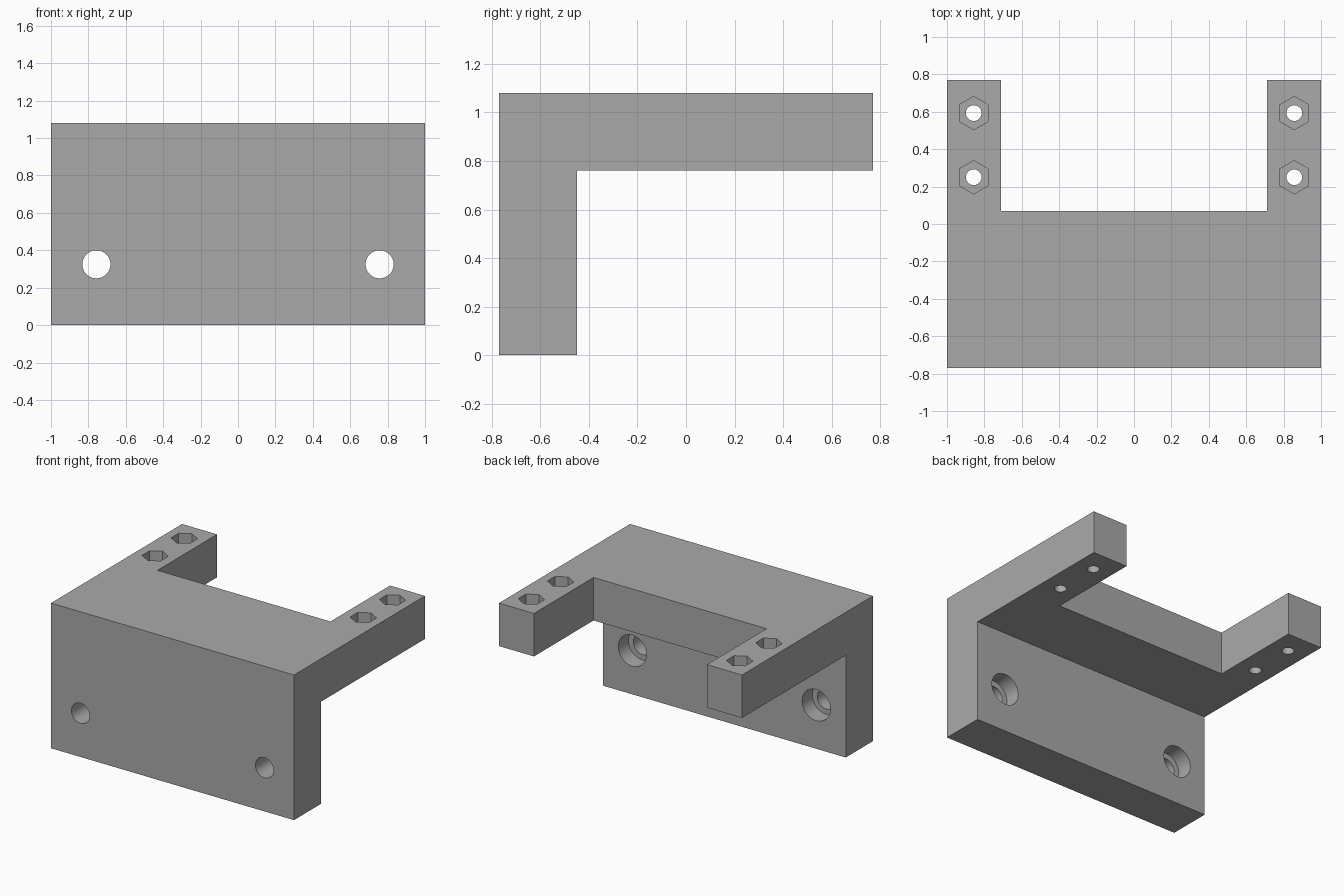
import bpy
import bmesh
from math import pi
from mathutils import Matrix, Vector

cube = bpy.data.objects.get("Cube")
if cube:
    bpy.data.objects.remove(cube, do_unlink=True)

WIDTH, DEPTH, HEIGHT = 2.0, 1.54, 1.08
THICK = 0.32
BACK, FRONT = DEPTH / 2, -DEPTH / 2

grey = bpy.data.materials.new("plain_grey")
grey.use_nodes = True
grey.diffuse_color = (0.4, 0.4, 0.4, 1)
grey.node_tree.nodes["Principled BSDF"].inputs["Base Color"].default_value = (0.4, 0.4, 0.4, 1)


def make_object(name, bm):
    bmesh.ops.recalc_face_normals(bm, faces=bm.faces)
    mesh = bpy.data.meshes.new(name)
    bm.to_mesh(mesh)
    bm.free()
    mesh.materials.append(grey)
    obj = bpy.data.objects.new(name, mesh)
    bpy.context.collection.objects.link(obj)
    return obj


def add_prism(bm, sides, radius, start, end):
    """Closed prism between two points on one axis; hexagons point along y."""
    start, end = Vector(start), Vector(end)
    axis = end - start
    turn = axis.to_track_quat("Z", "Y").to_matrix().to_4x4()
    spin = Matrix.Rotation(pi / 2 if sides == 6 else 0, 4, "Z")
    # bmesh circles begin on the local y axis
    if sides == 6:
        spin = Matrix.Identity(4)
    bmesh.ops.create_cone(bm, cap_ends=True, segments=sides, radius1=radius,
                          radius2=radius, depth=axis.length,
                          matrix=Matrix.Translation((start + end) / 2) @ turn @ spin)


# L-shaped bracket from its side profile
bm = bmesh.new()
profile = [(FRONT, 0), (FRONT + THICK, 0), (FRONT + THICK, HEIGHT - THICK),
           (BACK, HEIGHT - THICK), (BACK, HEIGHT), (FRONT, HEIGHT)]
face = bm.faces.new([bm.verts.new((-WIDTH / 2, y, z)) for y, z in profile])
grown = bmesh.ops.extrude_face_region(bm, geom=[face])["geom"]
bmesh.ops.translate(bm, vec=(WIDTH, 0, 0),
                    verts=[v for v in grown if isinstance(v, bmesh.types.BMVert)])
bracket = make_object("bracket", bm)

# Notch that leaves two arms at the back
notch = bmesh.new()
bmesh.ops.create_cube(notch, size=1, matrix=Matrix.Translation((0, 0.57, HEIGHT))
                      @ Matrix.Diagonal((1.424, 1, 1, 1)))

# Narrow through holes, and the wider pockets that meet them
holes, pockets = bmesh.new(), bmesh.new()
for side in (-1, 1):
    x, z = side * 0.757, 0.325
    add_prism(holes, 48, 0.075, (x, FRONT - 0.1, z), (x, FRONT + THICK + 0.1, z))
    add_prism(pockets, 48, 0.116, (x, FRONT + THICK - 0.12, z), (x, FRONT + THICK + 0.1, z))
    for y in (0.25, 0.593):
        x = side * 0.857
        add_prism(holes, 32, 0.042, (x, y, HEIGHT - THICK - 0.1), (x, y, HEIGHT + 0.1))
        add_prism(pockets, 6, 0.089, (x, y, HEIGHT - 0.16), (x, y, HEIGHT + 0.1))

for name, cutter_mesh in (("notch", notch), ("screw_holes", holes), ("pockets", pockets)):
    cutter = make_object(name + "_cutter", cutter_mesh)
    cut = bracket.modifiers.new(name, "BOOLEAN")
    cut.operation, cut.solver, cut.object = "DIFFERENCE", "EXACT", cutter
    bpy.context.view_layer.objects.active = bracket
    bpy.ops.object.modifier_apply(modifier=name)
    bpy.data.objects.remove(cutter, do_unlink=True)

# Smooth round bores, crisp edges everywhere else
bpy.ops.object.select_all(action="DESELECT")
bracket.select_set(True)
bpy.ops.object.shade_smooth_by_angle(angle=pi / 6)
